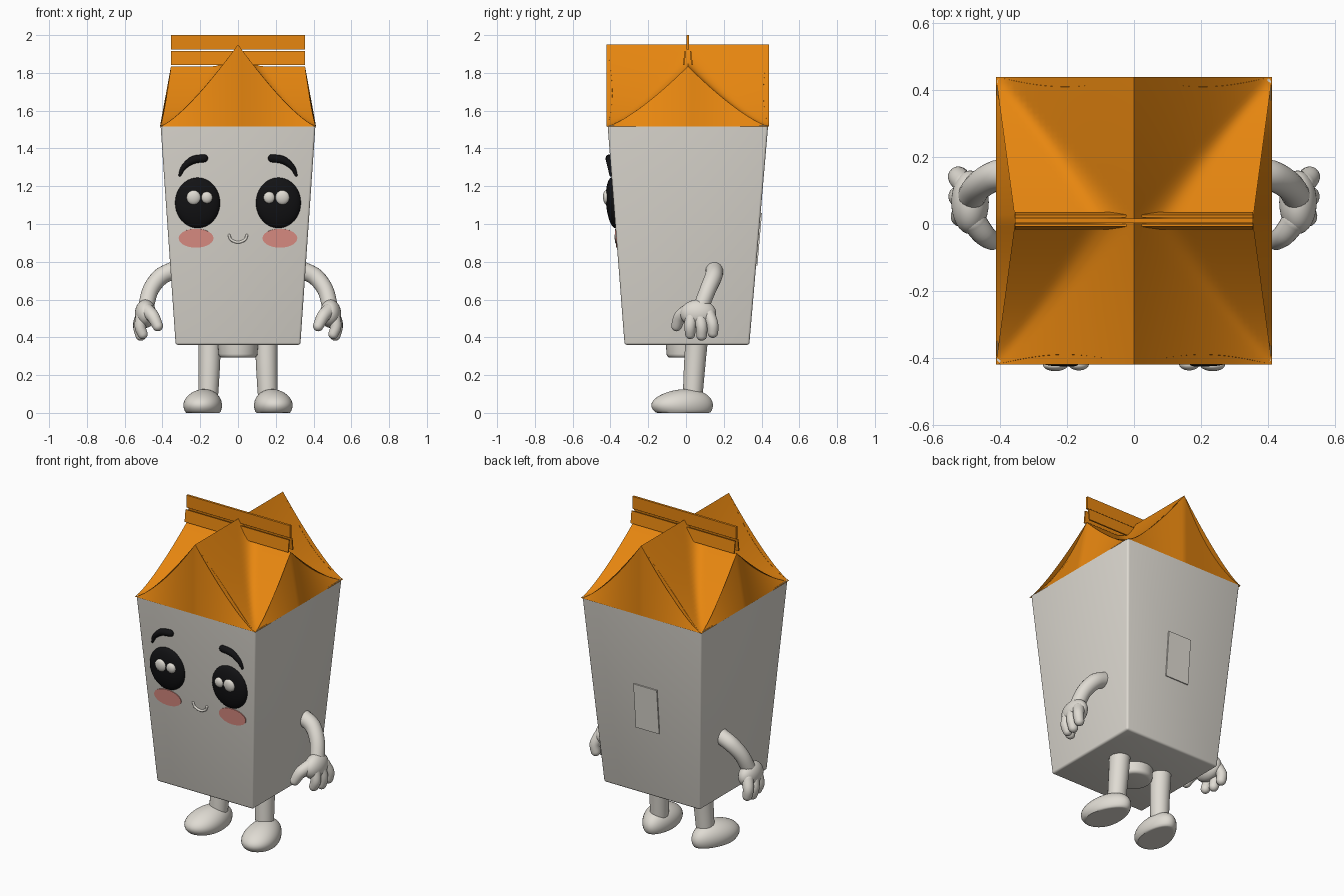
import bpy, bmesh, math
from mathutils import Vector, Matrix

if "Cube" in bpy.data.objects:
    bpy.data.objects.remove(bpy.data.objects["Cube"])


def material(name, rgb):
    m = bpy.data.materials.new(name)
    m.diffuse_color = (*rgb, 1)
    m.use_nodes = True
    m.node_tree.nodes["Principled BSDF"].inputs["Base Color"].default_value = m.diffuse_color
    return m


WHITE = material("warm white", (0.74, 0.71, 0.65))
ORANGE = material("orange", (0.80, 0.24, 0.005))
BLACK = material("black", (0.006, 0.006, 0.007))
PINK = material("blush pink", (0.72, 0.27, 0.23))


def finish(name, bm, mat, angle=40, fix_normals=True):
    if fix_normals:
        bmesh.ops.recalc_face_normals(bm, faces=bm.faces)
    me = bpy.data.meshes.new(name)
    bm.to_mesh(me)
    bm.free()
    me.materials.append(mat)
    ob = bpy.data.objects.new(name, me)
    bpy.context.collection.objects.link(ob)
    bpy.ops.object.select_all(action='DESELECT')
    ob.select_set(True)
    bpy.context.view_layer.objects.active = ob
    bpy.ops.object.shade_smooth_by_angle(angle=math.radians(angle))
    return ob


def ellipsoid(name, centre, radii, mat, tilt=0):
    bm = bmesh.new()
    m = Matrix.Translation(centre) @ Matrix.Rotation(tilt, 4, 'X') @ Matrix.Diagonal((*radii, 1))
    bmesh.ops.create_uvsphere(bm, u_segments=32, v_segments=20, radius=1, matrix=m)
    return finish(name, bm, mat)


def box(name, centre, size, mat, tilt=0):
    bm = bmesh.new()
    m = Matrix.Translation(centre) @ Matrix.Rotation(tilt, 4, 'X') @ Matrix.Diagonal((*size, 1))
    bmesh.ops.create_cube(bm, size=1, matrix=m)
    return finish(name, bm, mat)


def tube(name, pts, radii, mat, steps=6, sides=20):
    """Smooth round-ended tube through the points."""
    P = [Vector(p) for p in pts]
    n = len(P)
    path = []
    for i in range(n - 1):
        a, b, c, d = P[max(i - 1, 0)], P[i], P[i + 1], P[min(i + 2, n - 1)]
        for k in range(steps):
            t = k / steps
            q = 0.5 * (2 * b + (c - a) * t + (2 * a - 5 * b + 4 * c - d) * t * t
                       + (3 * b - a - 3 * c + d) * t ** 3)
            path.append((q, radii[i] * (1 - t) + radii[i + 1] * t))
    path.append((P[-1], radii[-1]))
    d0 = (path[1][0] - path[0][0]).normalized()
    d1 = (path[-1][0] - path[-2][0]).normalized()
    caps = [math.radians(a) for a in (18, 36, 54, 72, 86)]
    head = [(path[0][0] - d0 * radii[0] * math.sin(a), radii[0] * math.cos(a)) for a in reversed(caps)]
    tail = [(path[-1][0] + d1 * radii[-1] * math.sin(a), radii[-1] * math.cos(a)) for a in caps]
    path = head + path + tail
    bm = bmesh.new()
    rings = []
    side = d0.orthogonal().normalized()
    for i, (q, r) in enumerate(path):
        t = (path[min(i + 1, len(path) - 1)][0] - path[max(i - 1, 0)][0]).normalized()
        side = (side - t * side.dot(t)).normalized()
        up = t.cross(side)
        rings.append([bm.verts.new(q + r * (side * math.cos(2 * math.pi * k / sides)
                      + up * math.sin(2 * math.pi * k / sides))) for k in range(sides)])
    for A, B in zip(rings, rings[1:]):
        for k in range(sides):
            j = (k + 1) % sides
            bm.faces.new((A[k], A[j], B[j], B[k]))
    bm.faces.new(rings[0])
    bm.faces.new(rings[-1])
    return finish(name, bm, mat, 60)


# Carton body: tapered box with soft edges
CY = 0.01
bm = bmesh.new()
bmesh.ops.create_cube(bm, size=1)
for v in bm.verts:
    top = v.co.z > 0
    v.co = Vector((v.co.x * (0.82 if top else 0.66), v.co.y * (0.85 if top else 0.66) + CY * (1 if top else 0.5),
                   1.522 if top else 0.36))
bmesh.ops.bevel(bm, geom=[e for e in bm.edges if min(v.co.z for v in e.verts) < 1.5],
                offset=0.012, segments=3, profile=0.5, affect='EDGES')
finish("carton_body", bm, WHITE, 50)

# Crossed-gable roof
N = 24
HX, HY, BASE = 0.413, 0.43, 1.517


def rise_front(u):
    return 0.433 * max(0, 1 - abs(u)) ** 1.3


def rise_side(v):
    return 0.318 * max(0, 1 - abs(v)) ** 1.33


def half_width(v):
    return 0.355 + (HX - 0.355) * abs(v)


bm = bmesh.new()
grid = []
for j in range(-N, N + 1):
    row = []
    for i in range(-N, N + 1):
        u, v = i / N, j / N
        f, g = rise_front(u), rise_side(v)
        k = 0.27 * max(f, g) + 1e-6
        h = max(f, g) + max(k - abs(f - g), 0) ** 2 / (4 * k)
        row.append(bm.verts.new((u * half_width(v), CY + v * HY, BASE + h)))
    grid.append(row)
for A, B in zip(grid, grid[1:]):
    for i in range(2 * N):
        bm.faces.new((A[i], A[i + 1], B[i + 1], B[i]))
# slightly tucked-in gable panels on all four sides
for axis in 'xy':
    for s in (1, -1):
        rows = []
        for i in range(-N, N + 1):
            t = i / N
            tuck = 0.03 * math.sin(math.pi * abs(t))
            if axis == 'y':
                ends = [(t * HX, CY + s * HY, BASE), (t * HX, CY + s * (HY - tuck), BASE + rise_front(t))]
            else:
                ends = [(s * HX, CY + t * HY, BASE),
                        (s * (half_width(t) - tuck), CY + t * HY, BASE + rise_side(t))]
            rows.append([bm.verts.new(p) for p in ends])
        for A, B in zip(rows, rows[1:]):
            q = (A[0], B[0], B[1], A[1])
            bm.faces.new(q if (axis == 'y') == (s < 0) else q[::-1])
finish("carton_roof", bm, ORANGE, 35, fix_normals=False)

# Folded seal along the top
box("seal_top_strip", (0, CY, 1.962), (0.71, 0.014, 0.076), ORANGE)
for s, n in ((1, "back"), (-1, "front")):
    box("seal_lower_strip_" + n, (0, CY + s * 0.018, 1.878), (0.71, 0.008, 0.074), ORANGE, s * 0.12)

# Plain plate on the back
TILT = math.atan(0.09 / 1.16)
box("back_plate", (0, 0.386, 0.92), (0.16, 0.008, 0.28), WHITE, -math.atan(0.1 / 1.16))


def front_y(z):
    return -0.325 - 0.09 * (z - 0.36) / 1.16


# Smile
tube("smile", [(x, front_y(z) - 0.002, z) for x, z in
               ((-0.047, 0.94), (-0.036, 0.916), (0, 0.903), (0.036, 0.916), (0.047, 0.94))],
     [0.007] * 5, WHITE)

# Round stub under the body
bm = bmesh.new()
bmesh.ops.create_cone(bm, cap_ends=True, segments=40, radius1=0.102, radius2=0.108, depth=0.1,
                      matrix=Matrix.Translation((0, 0, 0.342)))
bmesh.ops.bevel(bm, geom=[e for e in bm.edges if all(v.co.z < 0.3 for v in e.verts)],
                offset=0.02, segments=4, profile=0.5, affect='EDGES')
finish("bottom_stub", bm, WHITE, 50)

for s, n in ((1, "_right"), (-1, "_left")):
    # Eyes with two highlights, brows and cheeks
    ellipsoid("eye" + n, (s * 0.214, front_y(1.112), 1.112), (0.119, 0.04, 0.134), BLACK, TILT)
    ellipsoid("eye_glint_large" + n, (s * 0.235, front_y(1.14) - 0.036, 1.14), (0.037, 0.018, 0.038), WHITE, TILT)
    ellipsoid("eye_glint_small" + n, (s * 0.165, front_y(1.14) - 0.034, 1.14), (0.03, 0.018, 0.031), WHITE, TILT)
    tube("eyebrow" + n, [(s * x, front_y(z) - 0.003, z) for x, z in
                         ((0.308, 1.258), (0.288, 1.3), (0.24, 1.338), (0.18, 1.348))],
         [0.007, 0.014, 0.021, 0.021], BLACK)
    bm = bmesh.new()
    m = (Matrix.Translation((s * 0.222, front_y(0.925), 0.925)) @ Matrix.Rotation(TILT, 4, 'X')
         @ Matrix.Diagonal((0.092, 1, 0.05, 1)) @ Matrix.Rotation(math.pi / 2, 4, 'X'))
    bmesh.ops.create_cone(bm, cap_ends=True, segments=48, radius1=1, radius2=1, depth=0.009, matrix=m)
    finish("cheek" + n, bm, PINK)

    # Arm, palm and fingers
    def limb(name, pts, radii):
        tube(name + n, [(s * x, y, z) for x, y, z in pts], radii, WHITE)
    limb("arm", [(0.34, 0.15, 0.755), (0.41, 0.145, 0.72), (0.463, 0.115, 0.65), (0.487, 0.08, 0.56)],
         [0.047, 0.046, 0.043, 0.042])
    ellipsoid("palm" + n, (s * 0.49, 0.065, 0.525), (0.056, 0.095, 0.075), WHITE)
    limb("outer_finger", [(0.505, 0.12, 0.52), (0.525, 0.14, 0.47), (0.52, 0.142, 0.425)], [0.035, 0.031, 0.028])
    limb("middle_finger", [(0.505, 0.07, 0.52), (0.524, 0.082, 0.46), (0.515, 0.083, 0.41)], [0.036, 0.031, 0.028])
    limb("inner_finger", [(0.505, 0.03, 0.52), (0.518, 0.022, 0.46), (0.505, 0.022, 0.418)], [0.035, 0.03, 0.027])
    limb("thumb", [(0.48, 0.01, 0.54), (0.45, -0.03, 0.51), (0.425, -0.05, 0.46)], [0.038, 0.034, 0.028])

    # Leg and shoe
    limb("leg", [(0.15, 0.055, 0.37), (0.152, 0.045, 0.24), (0.158, 0.035, 0.08)], [0.06, 0.057, 0.052])
    bm = bmesh.new()
    bmesh.ops.create_uvsphere(bm, u_segments=36, v_segments=24, radius=1)
    for v in bm.verts:
        x, y, z = v.co
        v.co = Vector((x * (0.099 - 0.016 * y), y * 0.165,
                       max(0, 0.04 + z * (0.085 + 0.012 * y))))
    bmesh.ops.transform(bm, verts=bm.verts, matrix=Matrix.Translation((s * 0.183, -0.02, 0))
                        @ Matrix.Rotation(s * 0.17, 4, 'Z'))
    finish("shoe" + n, bm, WHITE, 50)
